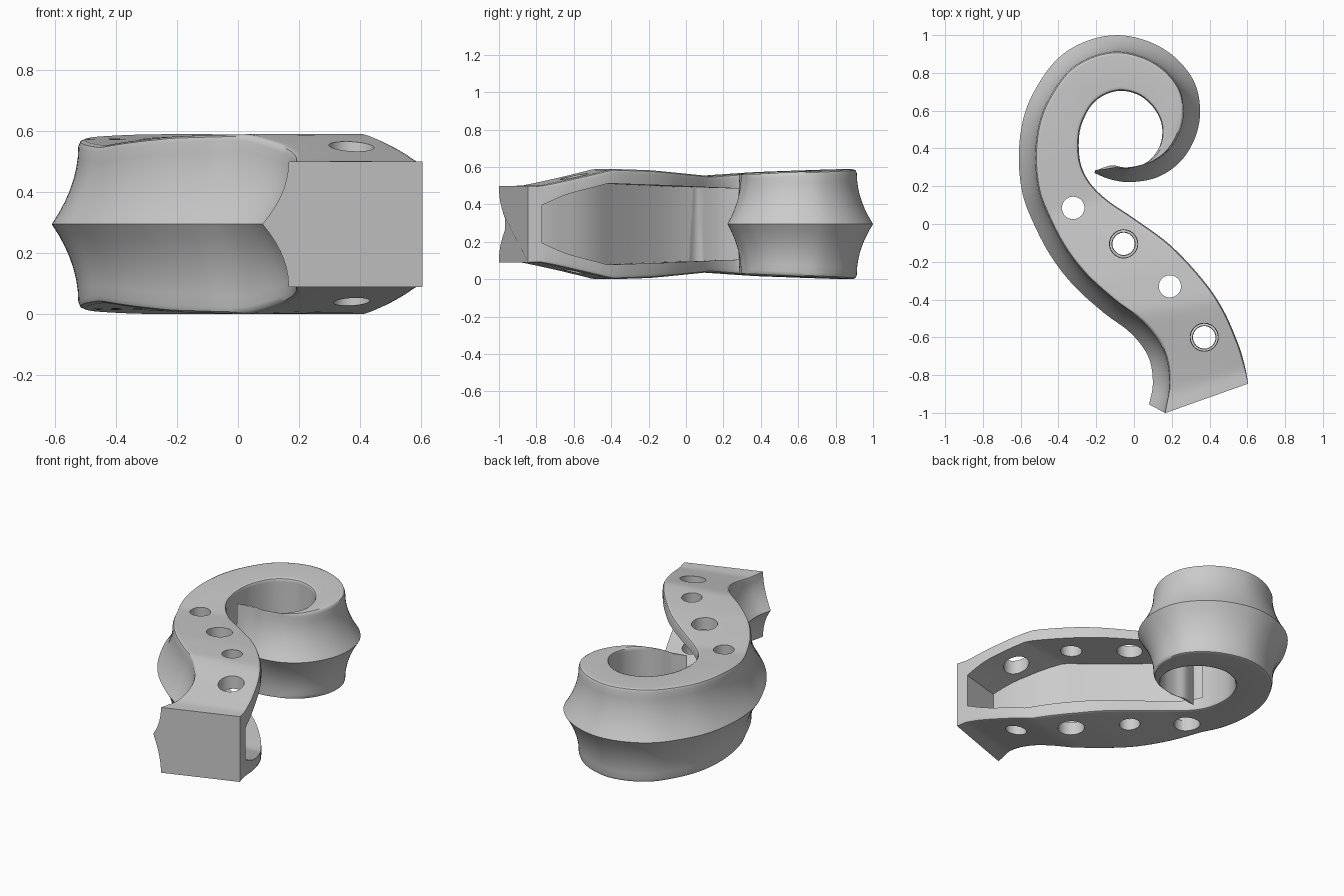
import bpy, bmesh
from mathutils import Vector

MID = 0.295      # height of the mirror plane
RIDGE = 0.087    # how far the ridge stands out from the sides

old = bpy.data.objects.get("Cube")
if old:
    bpy.data.objects.remove(old, do_unlink=True)

# Stations from foot to scroll tip: inner edge x, y and ridge x, y
STATIONS = [Vector(p) for p in (
    (.605, -.845, .08, -.955), (.585, -.745, .1, -.84), (.55, -.63, .075, -.7),
    (.47, -.45, -.02, -.575), (.36, -.29, -.16, -.47), (.19, -.11, -.32, -.325),
    (0, .03, -.44, -.17), (-.14, .125, -.53, 0), (-.235, .22, -.59, .16),
    (-.285, .33, -.61, .35), (-.29, .47, -.59, .54), (-.26, .57, -.53, .7),
    (-.21, .645, -.41, .87), (-.14, .69, -.26, .965), (-.06, .705, -.09, 1),
    (.03, .68, .08, .965), (.1, .62, .22, .88), (.14, .55, .32, .75),
    (.15, .48, .35, .6), (.135, .41, .325, .46), (.09, .345, .25, .335),
    (.03, .31, .13, .25), (-.05, .3, -.01, .222), (-.12, .31, -.12, .235),
    (-.2, .285, -.21, .27))]
LAST = len(STATIONS) - 1
HEIGHT = ((-.93, .205), (-.5, .295), (-.25, .288), (.17, .257), (.5, .278), (.95, .295))
CAVITY_HEIGHT = ((.75, .1), (3.2, .218), (6, .2), (8.6, .19))
CAVITY_DEPTH = ((.75, .62), (2, .74), (8.6, .76))


def ramp(table, v):
    """Piecewise linear lookup."""
    if v <= table[0][0]:
        return table[0][1]
    for (a, fa), (b, fb) in zip(table, table[1:]):
        if v <= b:
            return fa + (fb - fa) * (v - a) / (b - a)
    return table[-1][1]


def spline(s):
    """Smooth curve through the stations."""
    k = min(int(s), LAST - 1)
    t = s - k
    b, c = STATIONS[k], STATIONS[k + 1]
    a = STATIONS[k - 1] if k > 0 else b * 2 - c
    d = STATIONS[k + 2] if k + 2 <= LAST else c * 2 - b
    return (b * 2 + (c - a) * t + (a * 2 - b * 5 + c * 4 - d) * t ** 2
            + (b * 3 - a - c * 3 + d) * t ** 3) * 0.5


def edges(s):
    """Inner edge, outer edge and ridge of the section at s."""
    p = spline(s)
    tangent = spline(min(s + .05, LAST)) - spline(max(s - .05, 0))
    inner, ridge = Vector(p[:2]), Vector(p[2:])
    inward = Vector((tangent[3], -tangent[2])).normalized()
    outer = ridge + inward * min(RIDGE, .85 * (inner - ridge).length)
    outer.y -= .03 * max(0, 1 - s) ** 2
    return inner, outer, ridge


def half_height(p):
    return ramp(HEIGHT, p.y - .25 * p.x)


def body_section(s):
    inner, outer, ridge = edges(s)
    span = inner - outer
    d = span.normalized()
    b = min(.022, .25 * span.length) * min(1, .1 + s / 1.5)
    hi, ho = half_height(inner), half_height(outer)
    upper = []
    for k in range(8):                       # hollow flank
        t = k / 7
        upper.append((outer + (ridge - outer) * (1 - t) ** 2, (ho - b) * t))
    upper += [(outer + d * b * .3, ho - b * .3), (outer + d * b, ho),
              (inner - d * b, hi), (inner - d * b * .3, hi - b * .3), (inner, hi - b)]
    ring = upper + [(p, -z) for p, z in reversed(upper[1:])]
    return [(p.x, p.y, MID + z) for p, z in ring]


def cavity_section(s):
    inner, outer, _ = edges(s)
    floor = inner.lerp(outer, ramp(CAVITY_DEPTH, s))
    mouth = inner + (inner - outer).normalized() * .03
    h = ramp(CAVITY_HEIGHT, s)
    return [(p.x, p.y, MID + z) for p, z in
            ((floor, -h), (floor, h), (mouth, h), (mouth, -h))]


def loft(name, section, start, end, count):
    bm = bmesh.new()
    rings = [[bm.verts.new(c) for c in section(start + (end - start) * i / count)]
             for i in range(count + 1)]
    n = len(rings[0])
    for r0, r1 in zip(rings, rings[1:]):
        for j in range(n):
            bm.faces.new((r0[j], r0[(j + 1) % n], r1[(j + 1) % n], r1[j]))
    bm.faces.new(rings[0])
    bm.faces.new(rings[-1])
    bmesh.ops.recalc_face_normals(bm, faces=bm.faces[:])
    mesh = bpy.data.meshes.new(name)
    bm.to_mesh(mesh)
    bm.free()
    obj = bpy.data.objects.new(name, mesh)
    bpy.context.collection.objects.link(obj)
    return obj


def activate(obj):
    bpy.ops.object.select_all(action='DESELECT')
    obj.select_set(True)
    bpy.context.view_layer.objects.active = obj


def cut(obj, cutter):
    cutter.hide_render = True
    mod = obj.modifiers.new("cut", 'BOOLEAN')
    mod.operation = 'DIFFERENCE'
    mod.solver = 'EXACT'
    mod.object = cutter
    activate(obj)
    bpy.ops.object.modifier_apply(modifier=mod.name)
    bpy.data.objects.remove(cutter, do_unlink=True)


# Scroll with its neck and foot
scroll = loft("scroll_and_peg_box", body_section, 0, LAST, LAST * 5)

# Open peg box
cut(scroll, loft("peg_box_cutter", cavity_section, .75, 8.6, 36))

# Tapered peg holes, wide end alternating between the two walls
for i, (x, y) in enumerate(((-.322, .085), (-.055, -.105), (.19, -.33), (.372, -.6))):
    low, high = (.057, .077) if i % 2 else (.077, .057)
    bpy.ops.mesh.primitive_cone_add(vertices=40, radius1=low, radius2=high,
                                    depth=.7, location=(x, y, MID))
    cut(scroll, bpy.context.object)

# Plain grey finish
grey = bpy.data.materials.new("plain_grey")
grey.use_nodes = True
color = (.6, .6, .6, 1)
grey.diffuse_color = color
grey.node_tree.nodes["Principled BSDF"].inputs["Base Color"].default_value = color
scroll.data.materials.clear()
scroll.data.materials.append(grey)
for face in scroll.data.polygons:
    face.material_index = 0

# Soft shading with crisp ridge and rims
activate(scroll)
bpy.ops.object.shade_smooth_by_angle(angle=.7)
weights = scroll.modifiers.new("weighted_normals", 'WEIGHTED_NORMAL')
weights.keep_sharp = True
